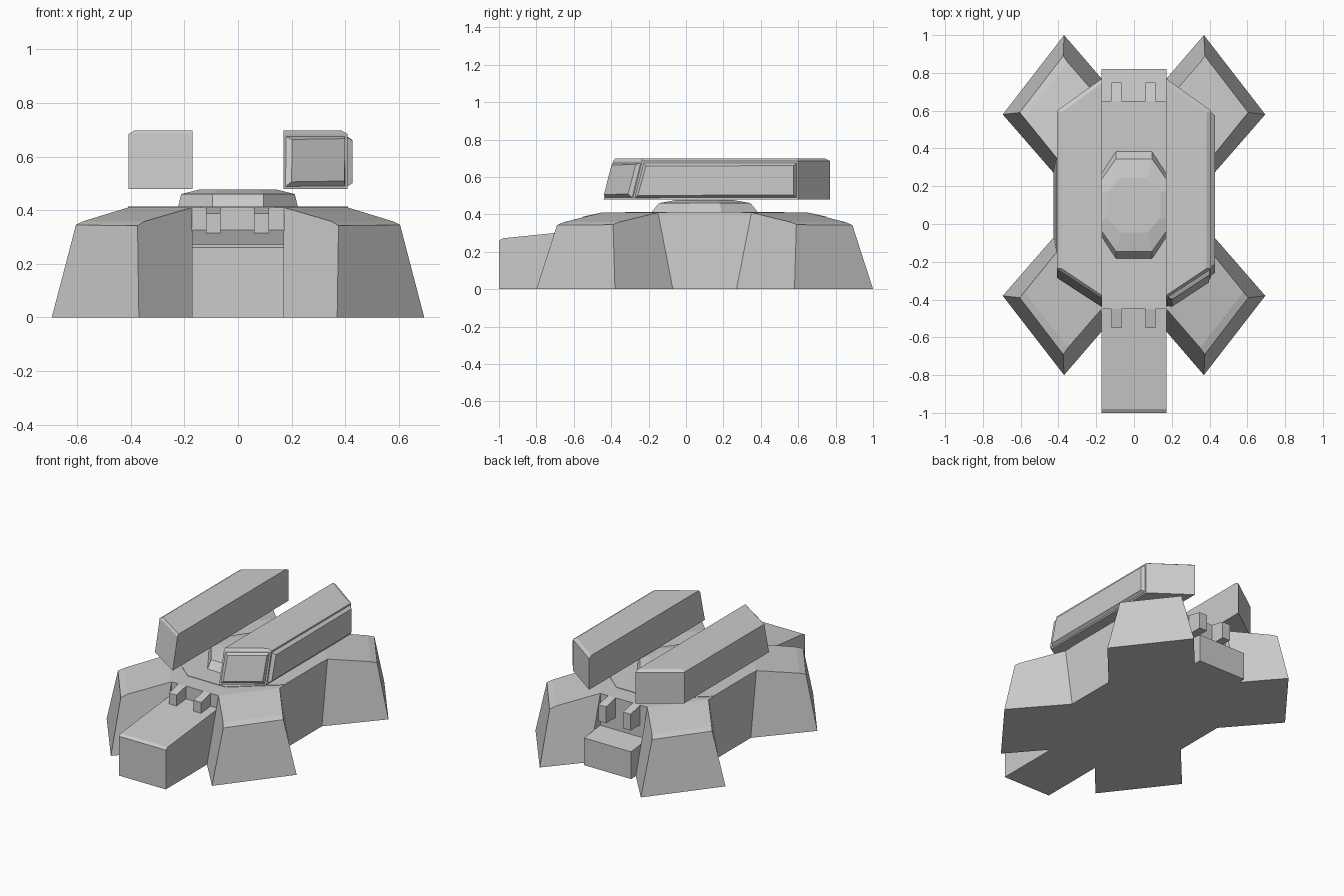
import bpy, bmesh
from mathutils import Vector

if "Cube" in bpy.data.objects:
    bpy.data.objects.remove(bpy.data.objects["Cube"])

CY = 0.1  # hull and turret symmetry centre along y


def finish(bm, name, loc=(0, 0, 0)):
    bmesh.ops.recalc_face_normals(bm, faces=bm.faces)
    me = bpy.data.meshes.new(name)
    bm.to_mesh(me)
    bm.free()
    ob = bpy.data.objects.new(name, me)
    ob.location = loc
    bpy.context.collection.objects.link(ob)
    return ob


def loft(rings):
    """Closed solid through rings of equal point count; returns bmesh and side faces."""
    bm = bmesh.new()
    vs = [[bm.verts.new(p) for p in r] for r in rings]
    n = len(rings[0])
    sides = [[bm.faces.new((a[i], a[(i + 1) % n], b[(i + 1) % n], b[i])) for i in range(n)]
             for a, b in zip(vs, vs[1:])]
    bm.faces.new(vs[0][::-1])
    bm.faces.new(vs[-1])
    return bm, sides


def extrude_x(name, profile, x0, x1):
    bm, _ = loft([[(x, y, z) for y, z in profile] for x in (x0, x1)])
    return finish(bm, name)


# Hull: one quarter with a splayed leg, mirrored in x and y
P = {
    'o0': (0, 0, 0), 'w0': (0, -.55, 0), 'w': (.172, -.55, 0), 'c': (.172, -.67, 0),
    'a': (.37, -.9, 0), 'b': (.695, -.48, 0), 'n': (.425, -.17, 0), 's': (.425, 0, 0),
    'o1': (0, 0, .41), 'W0': (0, -.55, .41), 'W': (.172, -.55, .41), 'N': (.41, -.25, .41),
    'S': (.41, 0, .41), 'A': (.375, -.79, .342), 'B': (.605, -.49, .345),
    'A2': (.35, -.755, .358), 'B2': (.58, -.46, .358),
}
bm = bmesh.new()
v = {k: bm.verts.new(p) for k, p in P.items()}
for f in ('o0 w0 w c a b n s', 'o1 W0 W N S', 'w0 w W W0', 'w c W', 'c a A A2 W',
          'a b B A', 'A B B2 A2', 'A2 B2 N W', 'b n N B2 B', 'n s S N'):
    bm.faces.new([v[k] for k in f.split()])
bmesh.ops.recalc_face_normals(bm, faces=bm.faces)
if v['a'].link_faces and sum(f.normal.z * f.calc_center_median().z for f in bm.faces) < 0:
    bmesh.ops.reverse_faces(bm, faces=bm.faces)
me = bpy.data.meshes.new('hull')
bm.to_mesh(me)
bm.free()
hull = bpy.data.objects.new('hull', me)
hull.location = (0, CY, 0)
bpy.context.collection.objects.link(hull)
mod = hull.modifiers.new('mirror', 'MIRROR')
mod.use_axis = (True, True, False)

# Front and rear ramps
extrude_x('front_ramp', [(-1, 0), (-1, .26), (-.98, .272), (-.44, .327), (-.44, 0)], -.172, .172)
extrude_x('rear_ramp', [(.82, 0), (.82, .18), (.64, .2), (.64, 0)], -.172, .172)

# Hinge tabs over both ramps
for name, d, low in (('front', -1, .31), ('rear', 1, .28)):
    for x in (-.12, .06):
        prof = [(CY + d * .54, .41), (CY + d * .55, .41), (CY + d * .65, .388),
                (CY + d * .65, low), (CY + d * .54, low)]
        extrude_x(name + '_hinge_tab', prof, x, x + .055)


# Octagonal turret ring and turret
def octagon(x1, y1, x2, y2, z):
    q = [(x1, -y1), (x2, -y2), (x2, y2), (x1, y1)]
    return [(x, y, z) for x, y in q] + [(-x, y, z) for x, y in reversed(q)]


bm, _ = loft([octagon(.14, .427, .41, .2, z) for z in (.4, .413)])
finish(bm, 'turret_ring', (0, CY, 0))
bm, _ = loft([octagon(.095, .29, .225, .09, .405), octagon(.095, .245, .212, .08, .46),
              octagon(.07, .145, .14, .07, .478)])
finish(bm, 'turret', (0, CY, 0))

# Side pods: angled ends, bevelled top; the right one carries raised panels
for name, s in (('left_pod', -1), ('right_pod', 1)):
    rings = [
        [(.17, -.44, .48), (.408, -.285, .48), (.408, .6, .48), (.17, .77, .48)],
        [(.17, -.39, .685), (.408, -.235, .685), (.408, .6, .685), (.17, .77, .685)],
        [(.17, -.378, .698), (.385, -.235, .698), (.385, .59, .698), (.17, .745, .698)],
    ]
    bm, sides = loft([[(s * x, y, z) for x, y, z in r] for r in rings])
    bmesh.ops.recalc_face_normals(bm, faces=bm.faces)
    if s > 0:
        for f in sides[0][:2]:
            bmesh.ops.inset_individual(bm, faces=[f], thickness=.014, depth=0)
            bmesh.ops.inset_individual(bm, faces=[f], thickness=.02, depth=.02)
    finish(bm, name)
